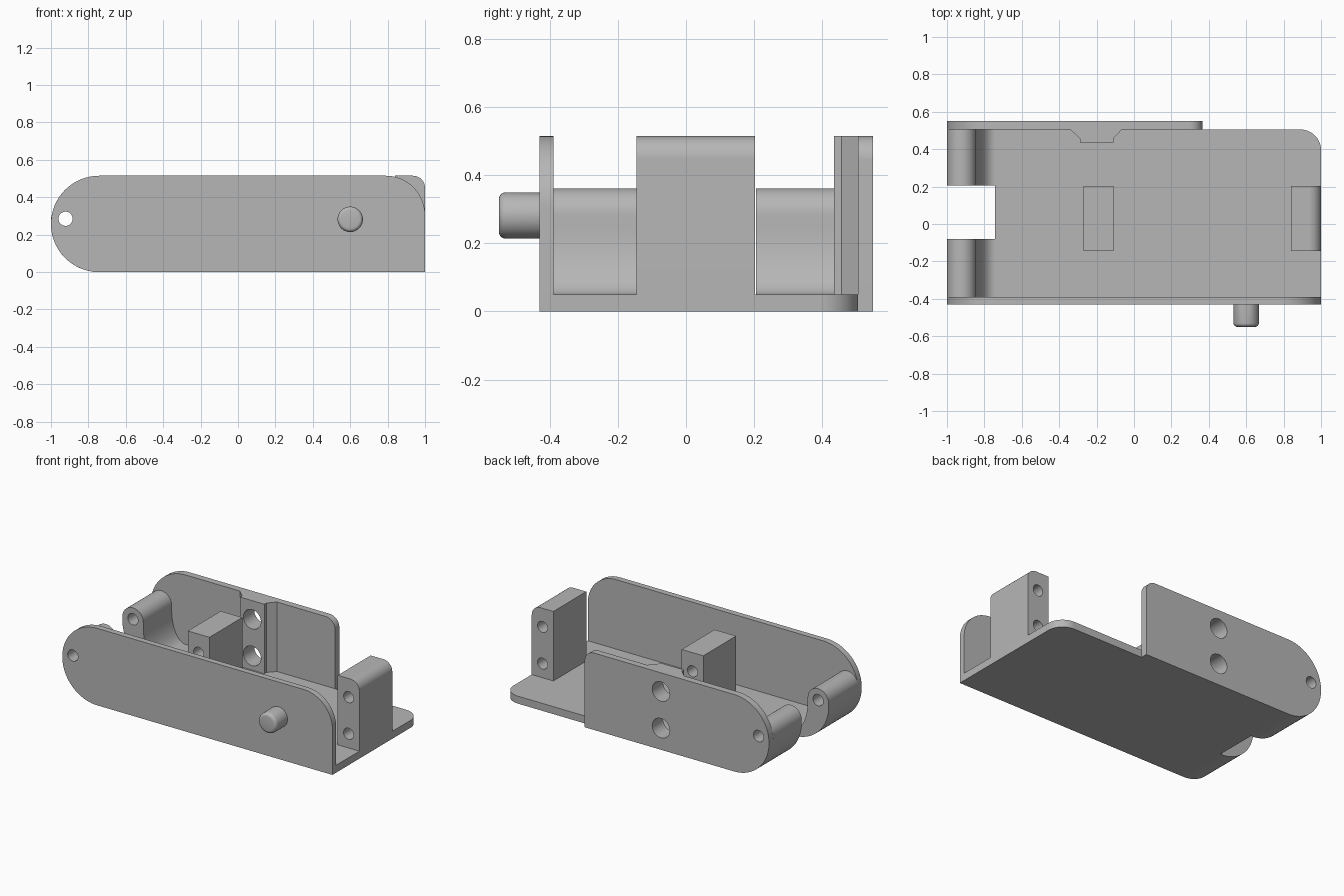
import bpy, bmesh, math
from mathutils import Vector

cube = bpy.data.objects.get("Cube")
if cube:
    bpy.data.objects.remove(cube, do_unlink=True)

grey = bpy.data.materials.new("plain grey")
grey.use_nodes = True
colour = (0.47, 0.47, 0.47, 1)
grey.diffuse_color = colour
grey.node_tree.nodes["Principled BSDF"].inputs["Base Color"].default_value = colour

HEIGHT = 0.515
END_R = HEIGHT / 2          # radius of the rounded end
END_X = -1 + END_R
FLOOR = 0.05
HINGE = (-0.922, 0.285)
BORE_Z = (0.39, 0.145)


def arc(cx, cy, rx, ry, start, end, n=20):
    """Points on an elliptical arc, angles in degrees."""
    angles = [math.radians(start + (end - start) * i / n) for i in range(n + 1)]
    return [(cx + rx * math.cos(a), cy + ry * math.sin(a)) for a in angles]


def prism(name, points, lo, hi, along="y"):
    """Extrude a profile: (x, z) along y, or (x, y) along z."""
    def place(p, d):
        return (p[0], d, p[1]) if along == "y" else (p[0], p[1], d)
    bm = bmesh.new()
    face = bm.faces.new([bm.verts.new(place(p, lo)) for p in points])
    moved = bmesh.ops.extrude_face_region(bm, geom=[face])["geom"]
    step = Vector(place((0, 0), hi - lo))
    bmesh.ops.translate(bm, vec=step, verts=[v for v in moved if isinstance(v, bmesh.types.BMVert)])
    bmesh.ops.recalc_face_normals(bm, faces=bm.faces)
    mesh = bpy.data.meshes.new(name)
    bm.to_mesh(mesh)
    bm.free()
    mesh.materials.append(grey)
    obj = bpy.data.objects.new(name, mesh)
    bpy.context.collection.objects.link(obj)
    return obj


def bake(obj):
    """Apply the modifiers of an object."""
    graph = bpy.context.evaluated_depsgraph_get()
    obj.data = bpy.data.meshes.new_from_object(obj.evaluated_get(graph))
    obj.modifiers.clear()


def drill(obj, x, z, radius):
    """Cut a round hole through an object along y."""
    cutter = prism("hole_cutter", arc(x, z, radius, radius, 0, 350, 35), -1, 1)
    cutter.hide_render = True
    cut = obj.modifiers.new("hole", "BOOLEAN")
    cut.operation, cut.solver, cut.object = "DIFFERENCE", "EXACT", cutter
    bake(obj)
    bpy.data.objects.remove(cutter, do_unlink=True)


def plate_outline(right, corner):
    """Side plate with a half-round end and one rounded top corner."""
    return ([(right, 0)]
            + arc(right - corner, HEIGHT - corner, corner, corner, 0, 90)
            + arc(END_X, END_R, END_R, END_R, 90, 270, 40))


parts = []

# Floor with one rounded back corner
floor = prism("floor", [(END_X, -0.39), (1, -0.39)] + arc(0.89, 0.395, 0.11, 0.11, 0, 90)
              + [(END_X, 0.505)], 0, FLOOR, "z")
parts.append(floor)

# Side plates
front_plate = prism("front_plate", plate_outline(1, 0.21), -0.43, -0.39)
back_plate = prism("back_plate", plate_outline(0.365, 0.07), 0.505, 0.55)
parts += [front_plate, back_plate]

# Hinge lugs with a scooped inner side
lug_outline = ([(END_X, 0)]
               + arc(END_X, 0.25, 0.102, 0.25 - FLOOR, 270, 180)
               + arc(*HINGE, 0.077, 0.077, 0, 175)
               + arc(END_X, END_R, END_R, END_R, 178, 268))
lugs = [prism("front_lug", lug_outline, -0.39, -0.08),
        prism("back_lug", lug_outline, 0.205, 0.505)]
parts += lugs
for part in [front_plate, back_plate] + lugs:
    drill(part, *HINGE, 0.038)

# Tapered boss inside the back plate
boss = prism("back_boss", [(-0.34, 0.505), (-0.29, 0.457), (-0.29, 0.435), (-0.11, 0.435),
                           (-0.11, 0.457), (-0.065, 0.505)], FLOOR, HEIGHT, "z")
parts.append(boss)

# Upright blocks on the floor
middle_block = prism("middle_block", [(-0.27, FLOOR), (-0.11, FLOOR), (-0.11, HEIGHT),
                                      (-0.27, HEIGHT)], -0.145, 0.203)
end_block = prism("end_block", [(0.84, FLOOR), (1, FLOOR)]
                  + arc(0.935, HEIGHT - 0.065, 0.065, 0.065, 0, 90)
                  + [(0.84, HEIGHT)], -0.145, 0.203)
parts += [middle_block, end_block]

# Screw bores
for z in BORE_Z:
    drill(middle_block, -0.19, z, 0.037)
    drill(end_block, 0.92, z, 0.037)
    drill(boss, -0.2, z, 0.065)
    drill(back_plate, -0.2, z, 0.065)

# Pivot pin with a rounded tip
pin = prism("pivot_pin", arc(0.6, 0.282, 0.068, 0.068, 0, 350, 35), -0.55, -0.43)
soft = pin.modifiers.new("tip", "BEVEL")
soft.width, soft.segments = 0.02, 4
soft.limit_method, soft.angle_limit = "ANGLE", math.radians(40)
bake(pin)
# Keep the base of the pin full width where it meets the plate
for v in pin.data.vertices:
    if v.co.y > -0.46:
        v.co.y = -0.43
        out = Vector((v.co.x - 0.6, 0, v.co.z - 0.282))
        if out.length > 0.01:
            out.normalize()
            v.co.x, v.co.z = 0.6 + out.x * 0.068, 0.282 + out.z * 0.068
parts.append(pin)

# Smooth the curved sides, keep the rims sharp
bpy.ops.object.select_all(action="DESELECT")
for part in parts:
    part.select_set(True)
bpy.context.view_layer.objects.active = floor
bpy.ops.object.shade_smooth_by_angle(angle=math.radians(30))
